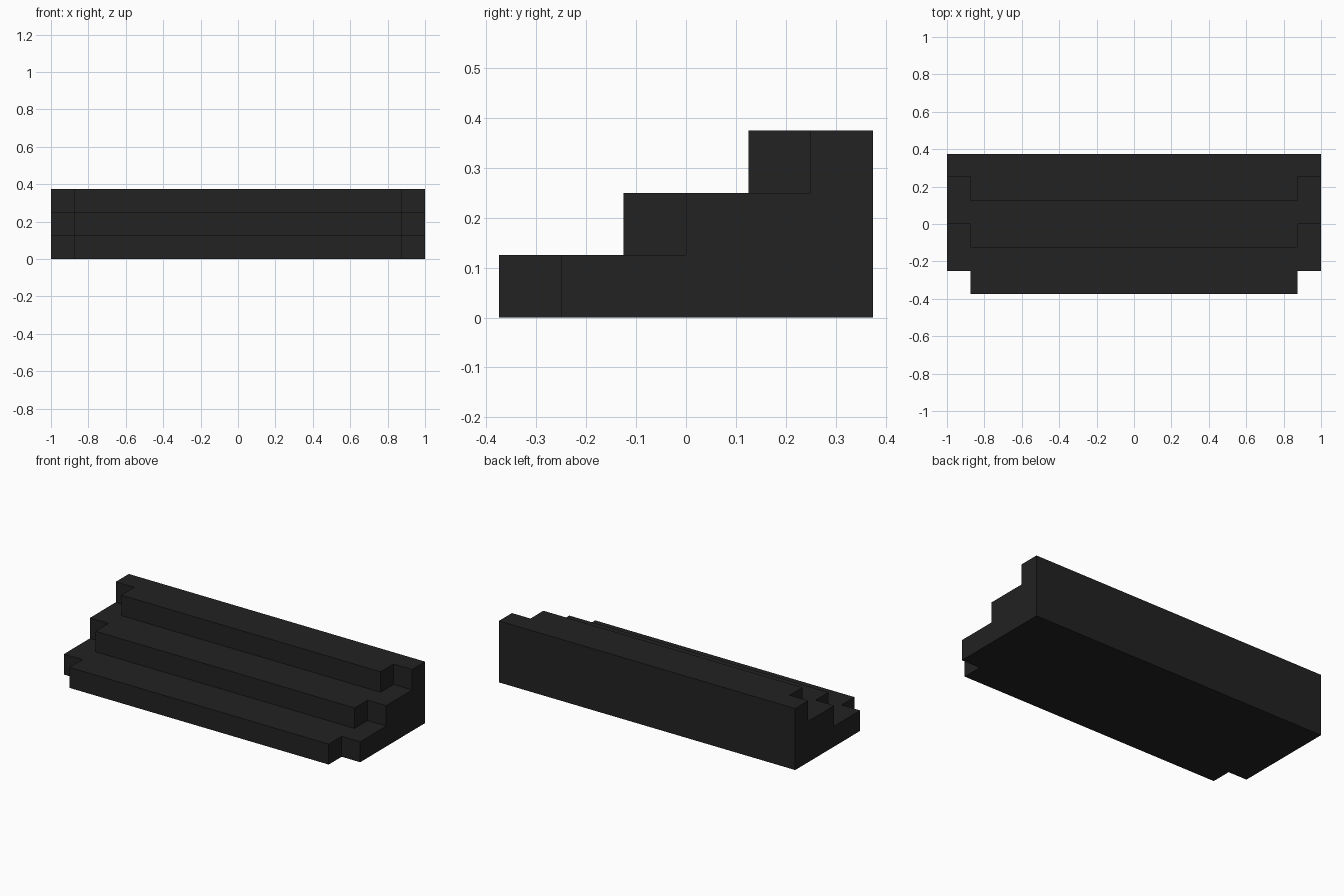
import bpy, bmesh

if "Cube" in bpy.data.objects:
    bpy.data.objects.remove(bpy.data.objects["Cube"])

U = 0.125                # riser height and notch size
STEPS = 3
BACK = 0.375
HALF, INNER = 1.0, 0.875

mat = bpy.data.materials.new("charcoal black")
mat.diffuse_color = (0.016, 0.016, 0.016, 1)
mat.use_nodes = True
mat.node_tree.nodes["Principled BSDF"].inputs["Base Color"].default_value = mat.diffuse_color


def solid(i, j, k):
    """Is the cell inside the stairs? Each tread is two cells deep, the end wings set back by one."""
    if not (0 <= i < 16 and 0 <= j < 6 and 0 <= k < STEPS):
        return False
    wing = 1 if i in (0, 15) else 0
    return j >= 2 * k + wing


# Stairs: outer skin of the stepped block, merged into large flat faces
bm = bmesh.new()
for i in range(16):
    for j in range(6):
        for k in range(STEPS):
            if not solid(i, j, k):
                continue
            for axis in range(3):
                for side in (0, 1):
                    n = [i, j, k]
                    n[axis] += 2 * side - 1
                    if solid(*n):
                        continue
                    ring = [(0, 0), (1, 0), (1, 1), (0, 1)]
                    if not side:
                        ring.reverse()
                    verts = []
                    for a, b in ring:
                        p = [i, j, k]
                        p[axis] += side
                        p[(axis + 1) % 3] += a
                        p[(axis + 2) % 3] += b
                        verts.append(bm.verts.new((p[0] * U - HALF, p[1] * U - BACK, p[2] * U)))
                    bm.faces.new(verts)
bmesh.ops.remove_doubles(bm, verts=bm.verts[:], dist=1e-4)
bmesh.ops.dissolve_limit(bm, angle_limit=0.02, verts=bm.verts[:], edges=bm.edges[:])
bmesh.ops.recalc_face_normals(bm, faces=bm.faces[:])

mesh = bpy.data.meshes.new("stairs")
bm.to_mesh(mesh)
bm.free()
mesh.materials.append(mat)
bpy.context.collection.objects.link(bpy.data.objects.new("stairs", mesh))
